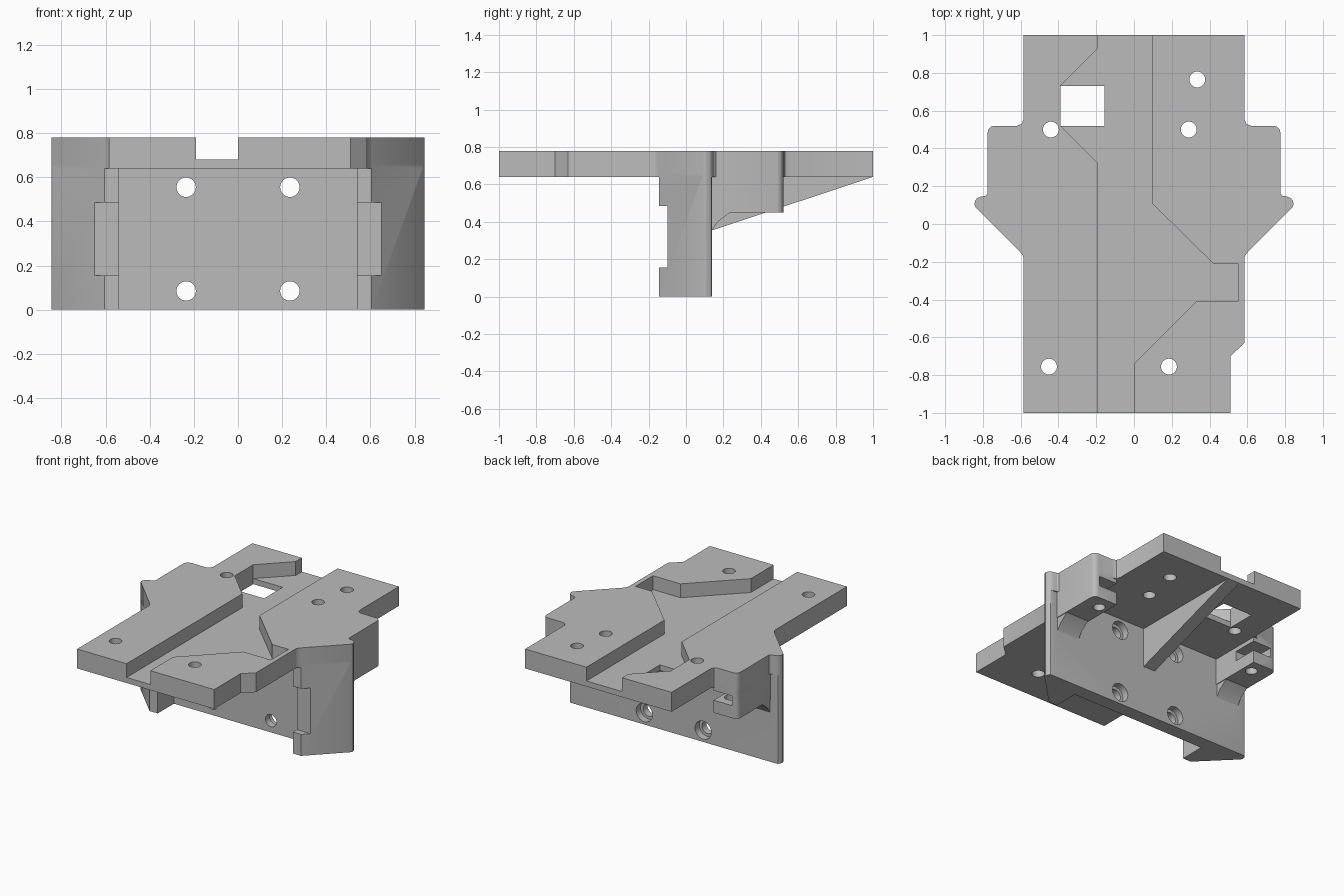
import bpy, bmesh, math

cube = bpy.data.objects.get("Cube")
if cube:
    bpy.data.objects.remove(cube, do_unlink=True)

grey = bpy.data.materials.new("plain_grey")
grey.use_nodes = True
GREY = (0.5, 0.5, 0.5, 1)
grey.diffuse_color = GREY
grey.node_tree.nodes["Principled BSDF"].inputs["Base Color"].default_value = GREY


def prism(name, pts, lo, hi, axis="z"):
    """Extrude a 2D outline along z (points x, y) or along x (points y, z)."""
    place = (lambda p, h: (p[0], p[1], h)) if axis == "z" else (lambda p, h: (h, p[0], p[1]))
    bm = bmesh.new()
    base = bm.faces.new([bm.verts.new(place(p, lo)) for p in pts])
    ext = bmesh.ops.extrude_face_region(bm, geom=[base])
    offset = place((0, 0), hi - lo)
    bmesh.ops.translate(bm, vec=offset, verts=[v for v in ext["geom"] if isinstance(v, bmesh.types.BMVert)])
    bmesh.ops.recalc_face_normals(bm, faces=bm.faces)
    me = bpy.data.meshes.new(name)
    bm.to_mesh(me)
    bm.free()
    me.materials.append(grey)
    ob = bpy.data.objects.new(name, me)
    bpy.context.collection.objects.link(ob)
    return ob


def box(name, x0, x1, y0, y1, z0, z1):
    return prism(name, [(x0, y0), (x1, y0), (x1, y1), (x0, y1)], z0, z1)


def cylinder(name, loc, r, depth, along_y=False):
    bpy.ops.mesh.primitive_cylinder_add(vertices=32, radius=r, depth=depth, location=loc,
                                        rotation=(math.pi / 2 if along_y else 0, 0, 0))
    ob = bpy.context.object
    ob.name = name
    return ob


def combine(target, other, op):
    mod = target.modifiers.new(op.lower(), "BOOLEAN")
    mod.operation, mod.solver, mod.object = op, "EXACT", other
    bpy.context.view_layer.objects.active = target
    bpy.ops.object.modifier_apply(modifier=mod.name)
    bpy.data.objects.remove(other, do_unlink=True)


def mirror(pts):
    return [(-x, y) for x, y in reversed(pts)]


# Top plate outline with rounded ears and pointed wings
ear = [(.62, .52), (.74, .52), (.757, .515), (.77, .503), (.775, .485)]
wing = [(.84, .09), (.845, .105), (.84, .125), (.83, .137), (.81, .145)]
side = [(.585, -.18), (.59, -.165), (.605, -.145)] + wing + [(.785, .15), (.775, .16)] \
    + ear[::-1] + [(.595, .53), (.585, .555), (.585, 1)]
plate = prism("mount_body", [(.51, -1), (.51, -.7), (.585, -.63)] + side
              + mirror(side) + [(-.585, -1)], .64, .78)

# Upright wall with forward side flanges
half = [(.54, .04), (.54, -.145), (.605, -.145)] + wing[:-1] + [(.81, .14)]
wall = prism("wall", half + mirror(half), 0, .66)

# Side brackets with a sloped foot, and nut slots
for s in (1, -1):
    pts = [(.585, .1), (.775, .1)] + ear[::-1] + [(.585, .52)]
    combine(plate, prism("bracket", [(s * x, y) for x, y in pts], .45, .68), "UNION")
    foot = [(.1, .355), (.14, .355), (.17, .40), (.235, .45), (.235, .47), (.1, .47)]
    combine(plate, prism("foot", foot, *sorted((s * .59, s * .77)), axis="x"), "UNION")
    notch = box("notch", *sorted((s * .5, s * .75)), -.3, -.1, .155, .485)
    combine(wall, notch, "DIFFERENCE")
combine(plate, wall, "UNION")

# Triangular rib under the rear of the plate
rib = [(.1, .34), (.14, .355), (1, .64), (.99, .66), (.1, .66)]
combine(plate, prism("rib", rib, -.06, .035, axis="x"), "UNION")

# Cable channel on top and square window
channel = [(-.19, -1.1), (0, -1.1), (0, -.74), (.33, -.41), (.55, -.41), (.55, -.21),
           (.42, -.21), (.095, .11), (.095, 1.1), (-.19, 1.1), (-.19, .93),
           (-.39, .73), (-.39, .52), (-.19, .32)]
combine(plate, prism("channel", channel, .68, .9), "DIFFERENCE")
combine(plate, box("window", -.39, -.155, .52, .73, .6, .9), "DIFFERENCE")

# Vertical screw holes in the plate
for x, y in [(-.44, .5), (.29, .5), (.335, .765), (-.45, -.755), (.185, -.755)]:
    combine(plate, cylinder("plate_hole", (x, y, .7), .042, .3), "DIFFERENCE")

# Horizontal screw holes with counterbores at the back, and bracket nut slots
for s in (1, -1):
    for z in (.085, .555):
        combine(plate, cylinder("wall_hole", (s * .235, .1, z), .044, .3, True), "DIFFERENCE")
        combine(plate, cylinder("counterbore", (s * .235, .19, z), .065, .2, True), "DIFFERENCE")
    slot = box("nut_slot", *sorted((s * .5, s * .73)), .34, .6, .54, .61)
    combine(plate, slot, "DIFFERENCE")
    combine(plate, cylinder("bracket_hole", (s * .65, .42, .48), .04, .2), "DIFFERENCE")

bpy.ops.object.select_all(action="DESELECT")
plate.select_set(True)
bpy.context.view_layer.objects.active = plate
bpy.ops.object.shade_smooth_by_angle(angle=math.radians(32))
